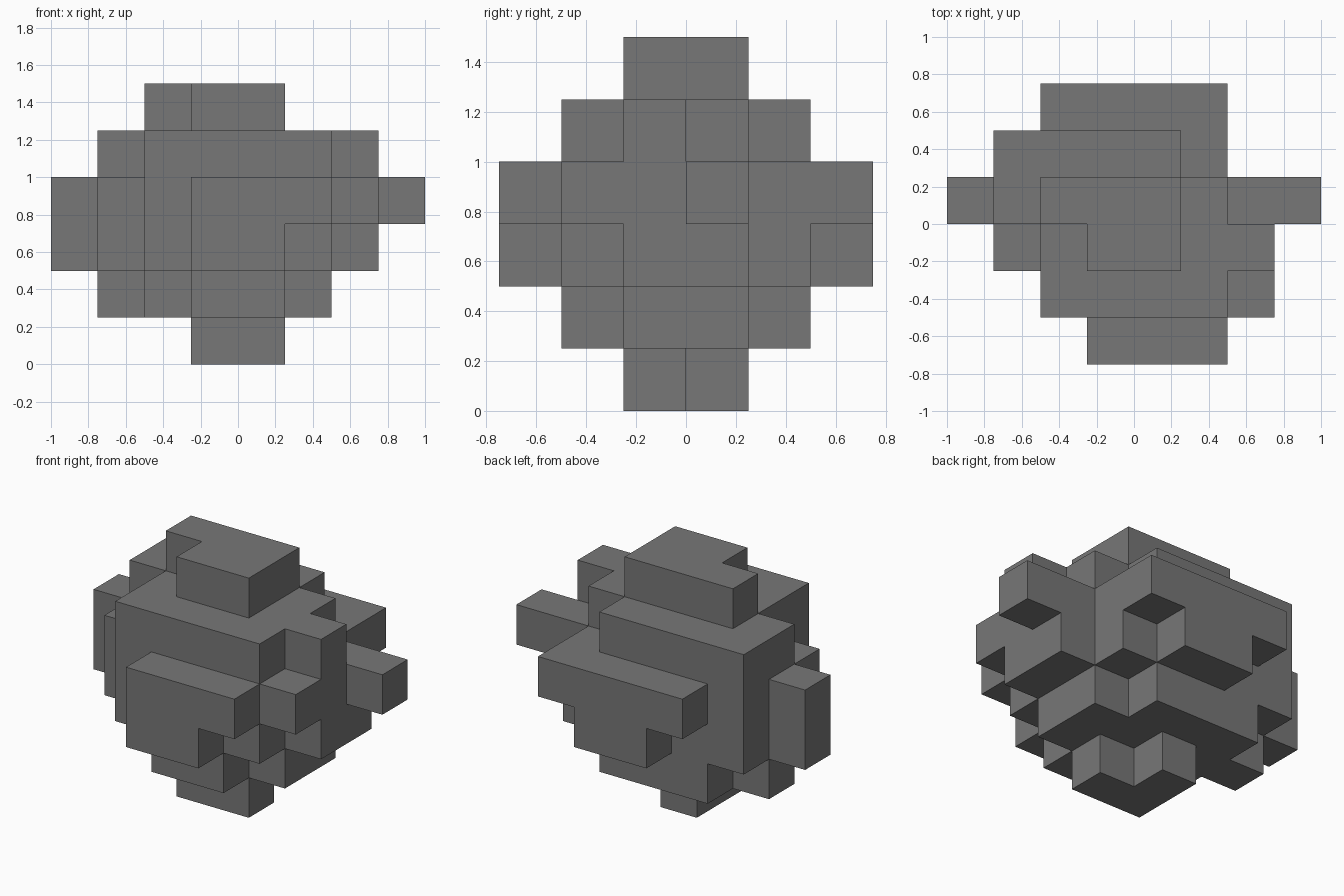
import bpy
import bmesh
from mathutils import Vector

default_cube = bpy.data.objects.get("Cube")
if default_cube:
    bpy.data.objects.remove(default_cube, do_unlink=True)

CELL = 0.25

# Stone layers from the ground up: row (front to back) -> first and last x edge
LAYERS = [
    {-1: (-1, 1), 0: (-1, 0)},
    {-2: (-1, 1), -1: (-2, 2), 0: (-3, 2), 1: (-2, 1)},
    {-3: (-1, 1), -2: (-2, 2), -1: (-3, 3), 0: (-4, 3), 1: (-3, 2), 2: (-1, 1)},
    {-3: (-1, 2), -2: (-2, 3), -1: (-3, 3), 0: (-4, 4), 1: (-3, 2), 2: (-2, 2)},
    {-2: (-2, 2), -1: (-2, 3), 0: (-3, 2), 1: (-3, 1)},
    {-1: (-1, 1), 0: (-2, 1)},
]


def make_material(name, value):
    material = bpy.data.materials.new(name)
    material.use_nodes = True
    color = (value, value, value, 1)
    material.diffuse_color = color
    shader = material.node_tree.nodes["Principled BSDF"]
    shader.inputs["Base Color"].default_value = color
    shader.inputs["Roughness"].default_value = 0.9
    return material


def add_cell_side(bm, cell, axis, sign):
    """Add one outward-facing square on a side of a cell."""
    normal = Vector((0, 0, 0))
    normal[axis] = sign
    across = Vector((0, 0, 0))
    across[(axis + 1) % 3] = 1
    up = normal.cross(across)
    middle = Vector(cell) + Vector((0.5, 0.5, 0.5)) + normal / 2
    corners = [(-1, -1), (1, -1), (1, 1), (-1, 1)]
    bm.faces.new([bm.verts.new((middle + across * a / 2 + up * b / 2) * CELL)
                  for a, b in corners])


def build_blocky_solid(name, layers, material):
    cells = {(x, y, z)
             for z, rows in enumerate(layers)
             for y, (start, end) in rows.items()
             for x in range(start, end)}
    bm = bmesh.new()
    # Only the exposed sides form the shell
    for cell in sorted(cells):
        for axis in range(3):
            for sign in (-1, 1):
                neighbour = list(cell)
                neighbour[axis] += sign
                if tuple(neighbour) not in cells:
                    add_cell_side(bm, cell, axis, sign)
    # Join the squares and merge flat areas into large faces
    bmesh.ops.remove_doubles(bm, verts=bm.verts[:], dist=CELL / 100)
    bmesh.ops.dissolve_limit(bm, angle_limit=0.01,
                             verts=bm.verts[:], edges=bm.edges[:])
    mesh = bpy.data.meshes.new(name)
    bm.to_mesh(mesh)
    bm.free()
    mesh.materials.append(material)
    obj = bpy.data.objects.new(name, mesh)
    bpy.context.collection.objects.link(obj)
    return obj


# Blocky boulder
build_blocky_solid("boulder", LAYERS, make_material("stone_grey", 0.185))
